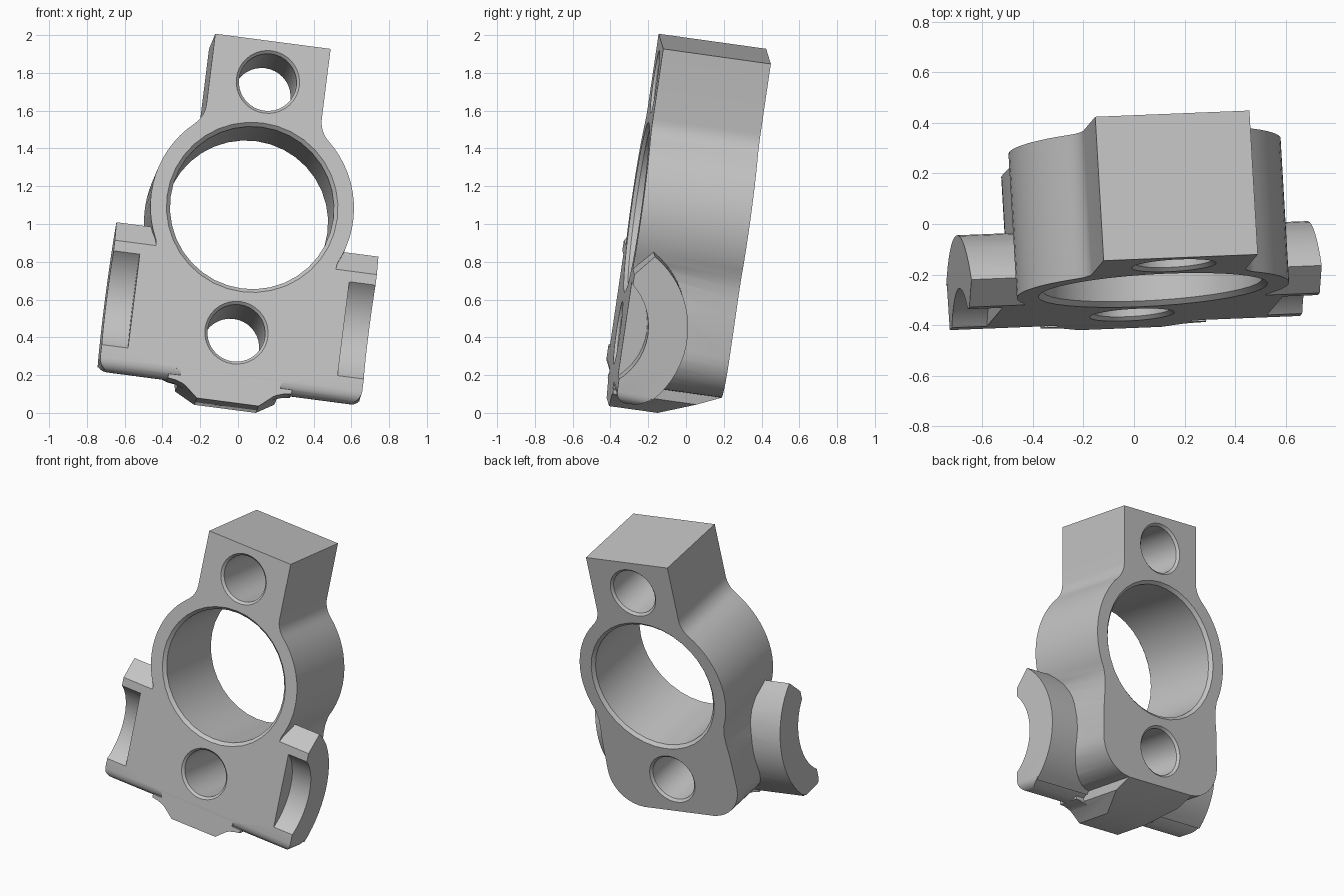
import bpy, bmesh, math
from mathutils import Matrix, Vector

if "Cube" in bpy.data.objects:
    bpy.data.objects.remove(bpy.data.objects["Cube"], do_unlink=True)

grey = bpy.data.materials.new("light grey")
grey.use_nodes = True
colour = (0.55, 0.55, 0.55, 1)
grey.diffuse_color = colour
grey.node_tree.nodes["Principled BSDF"].inputs["Base Color"].default_value = colour

DEPTH = 0.576


def finish(name, bm):
    bmesh.ops.recalc_face_normals(bm, faces=bm.faces)
    mesh = bpy.data.meshes.new(name)
    bm.to_mesh(mesh)
    bm.free()
    mesh.materials.append(grey)
    ob = bpy.data.objects.new(name, mesh)
    bpy.context.collection.objects.link(ob)
    return ob


def loft(name, loops, bevel=None):
    """Closed solid through matching loops of points."""
    bm = bmesh.new()
    rings = [[bm.verts.new(p) for p in loop] for loop in loops]
    for a, b in zip(rings, rings[1:]):
        for i in range(len(a)):
            j = (i + 1) % len(a)
            bm.faces.new((a[i], a[j], b[j], b[i]))
    bm.faces.new(rings[0])
    bm.faces.new(rings[-1])
    if bevel:
        edges = [e for e in bm.edges if all(bevel(v.co) for v in e.verts)]
        bmesh.ops.bevel(bm, geom=edges, offset=0.065, segments=5, profile=0.5, affect='EDGES')
    return finish(name, bm)


def prism_v(name, pts, v0, v1):
    return loft(name, [[(u, v, w) for u, w in pts] for v in (v0, v1)])


def prism_u(name, pts, u0, u1, bevel=None):
    return loft(name, [[(u, v, w) for v, w in pts] for u in (u0, u1)], bevel)


def arc(cx, cy, r, a0, a1, n):
    steps = [math.radians(a0 + (a1 - a0) * i / n) for i in range(n + 1)]
    return [(cx + r * math.cos(a), cy + r * math.sin(a)) for a in steps]


def bore(name, w, r, chamfer):
    """Through hole cutter, flared at both faces."""
    stations = [(-0.1, r + chamfer), (0, r + chamfer), (chamfer, r),
                (DEPTH - chamfer, r), (DEPTH, r + chamfer), (DEPTH + 0.1, r + chamfer)]
    return loft(name, [[(x, v, z) for x, z in arc(0, w, rad, 0, 360, 36)[:-1]]
                       for v, rad in stations])


def boolean(target, other, op):
    mod = target.modifiers.new(op, 'BOOLEAN')
    mod.operation, mod.solver, mod.object = op, 'EXACT', other
    bpy.context.view_layer.objects.active = target
    bpy.ops.object.modifier_apply(modifier=mod.name)
    bpy.data.objects.remove(other, do_unlink=True)


# Main body: top block, neck fillet, ring and lower lobe
R, HALF, FILLET = 0.54, 0.308, 0.15
fx = HALF + FILLET
fz = math.sqrt((R + FILLET) ** 2 - fx ** 2)
tangent = math.degrees(math.atan2(fz, fx))
side = [(HALF, 0.895)]
side += arc(fx, fz, FILLET, 180, 180 + tangent, 6)
side += arc(0, 0, R, tangent, -26, 14)[1:]
side += [(0.475, -0.3), (0.475, -0.36), (0.483, -0.45)]
side += arc(0.253, -0.676, 0.234, 0, -86, 9)
side += [(0.265, -0.965), (0.165, -1.05)]
body = prism_v("bracket_body", side + [(-u, w) for u, w in reversed(side)], 0, DEPTH)

# Sloping underside at the back
boolean(body, prism_u("underside_cutter", [(0.26, -1.05), (0.66, -0.873), (0.66, -1.2), (0.26, -1.2)],
                      -0.6, 0.6), 'DIFFERENCE')

# Curved cross saddle that forms both ears
end = math.degrees(math.asin(0.385 / 0.494))
top = math.degrees(math.asin(0.42 / 0.494))
saddle_profile = [(0, -0.965), (0, -0.27)] + arc(-0.166, -0.58, 0.494, top, -end, 18)
saddle = prism_u("saddle", saddle_profile, -0.70, 0.70, lambda c: c.z < -0.96)
boolean(body, saddle, 'UNION')

# Foot fillets between the saddle and the central toe
for s in (1, -1):
    web = [(s * 0.2, -1.01), (s * 0.25, -0.982), (s * 0.29, -0.968), (s * 0.33, -0.963),
           (s * 0.33, -0.94), (s * 0.2, -0.94)]
    boolean(body, prism_v("toe_fillet", web, 0, 0.15), 'UNION')

# Curved pocket in each ear
pocket_profile = arc(-0.217, -0.58, 0.334, 75, -75, 20)
for s in (1, -1):
    boolean(body, prism_u("ear_pocket_cutter", pocket_profile, s * 0.56, s * 0.8), 'DIFFERENCE')

# Large bore and the two bolt holes
boolean(body, bore("main_bore_cutter", 0, 0.435, 0.02), 'DIFFERENCE')
for w in (0.676, -0.676):
    boolean(body, bore("bolt_hole_cutter", w, 0.153, 0.015), 'DIFFERENCE')

# Tilted resting pose
across = Vector((0.99, 0.04, -0.13)).normalized()
up = across.cross(Vector((-0.052, 0.989, -0.139))).normalized()
back = up.cross(across)
pose = Matrix((across, back, up)).transposed().to_4x4()
pose.translation = (0.075, -0.262, 1.082)
body.data.transform(pose)
low = min(v.co.z for v in body.data.vertices)
body.data.transform(Matrix.Translation((0, 0, -low)))

bpy.ops.object.select_all(action='DESELECT')
body.select_set(True)
bpy.context.view_layer.objects.active = body
bpy.ops.object.shade_smooth_by_angle(angle=math.radians(30))
